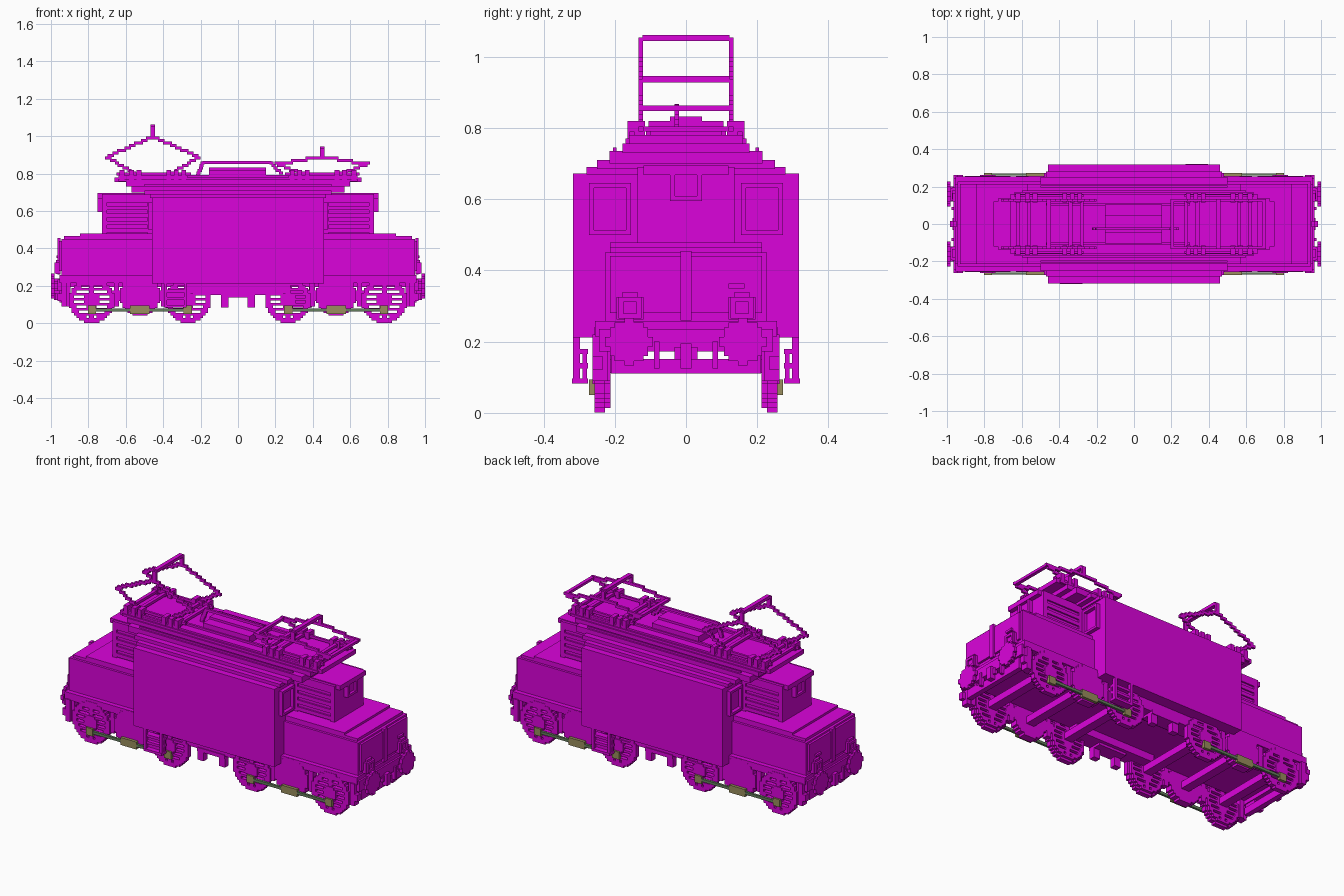
import bpy, bmesh, math

if "Cube" in bpy.data.objects:
    bpy.data.objects.remove(bpy.data.objects["Cube"])

V = 0.0134  # size of one building block


def material(name, rgb):
    m = bpy.data.materials.new(name)
    m.use_nodes = True
    m.diffuse_color = (*rgb, 1)
    m.node_tree.nodes["Principled BSDF"].inputs["Base Color"].default_value = (*rgb, 1)
    return m


MAGENTA = material("magenta paint", (0.71, 0.001, 0.71))
OLIVE = material("olive brass", (0.32, 0.27, 0.11))
GREEN = material("grey green steel", (0.13, 0.21, 0.11))


def part(name, boxes, mat=MAGENTA):
    """One object from boxes given as (x0, x1, y0, y1, z0, z1)."""
    bm = bmesh.new()
    for x0, x1, y0, y1, z0, z1 in boxes:
        for v in bmesh.ops.create_cube(bm, size=1)["verts"]:
            v.co = (x0 if v.co.x < 0 else x1, y0 if v.co.y < 0 else y1, z0 if v.co.z < 0 else z1)
    me = bpy.data.meshes.new(name)
    bm.to_mesh(me)
    bm.free()
    me.materials.append(mat)
    bpy.context.scene.collection.objects.link(bpy.data.objects.new(name, me))


def mx(bs):
    return bs + [(-b[1], -b[0], *b[2:]) for b in bs]


def my(bs):
    return bs + [(b[0], b[1], -b[3], -b[2], b[4], b[5]) for b in bs]


def turn(bs):
    return bs + [(-b[1], -b[0], -b[3], -b[2], b[4], b[5]) for b in bs]


def sym(hx, hy, z0, z1):
    return (-hx, hx, -hy, hy, z0, z1)


def solid(a, b):
    return True


def disc(cx, cz, r, y0, y1, filled=solid, axis="y"):
    """Blocky disc built from rows of blocks, merged into runs."""
    out, n = [], math.ceil(r / V)
    for k in range(-n, n):
        start = None
        for i in range(-n, n + 1):
            a, b = (i + .5) * V, (k + .5) * V
            on = i < n and math.hypot(a, b) < r and filled(a, b)
            if on and start is None:
                start = i
            if not on and start is not None:
                lo, hi = cx + start * V, cx + i * V
                z = (cz + k * V, cz + (k + 1) * V)
                out.append((lo, hi, y0, y1, *z) if axis == "y" else (y0, y1, lo, hi, *z))
                start = None
    return out


def stairs(p, q, y):
    """Stepped bar between two (x, z) points."""
    n = math.ceil(max(abs(q[0] - p[0]), abs(q[1] - p[1])) / V)
    out = []
    for i in range(n + 1):
        x = p[0] + (q[0] - p[0]) * i / n
        z = round((p[1] + (q[1] - p[1]) * i / n) / V) * V
        out.append((x - V * .8, x + V * .8, y - V / 2, y + V / 2, z - V * .6, z + V * .6))
    return out


def frame(x0, x1, y0, y1, z0, z1, t=.014):
    return [(x0, x1, y0, y0 + t, z0, z1), (x0, x1, y1 - t, y1, z0, z1),
            (x0, x1, y0, y1, z0, z0 + t), (x0, x1, y0, y1, z1 - t, z1)]


# Cab and arched roof
part("cab", [sym(.46, .318, .212, .672)])
part("roof", [sym(.47, .28, .67, .69), sym(.5, .25, .685, .71), sym(.57, .215, .70, .735),
              sym(.60, .178, .73, .757), sym(.66, .16, .755, .78)])
part("roof_ribs", my([(-.5, .5, .195, .205, .73, .745), (-.64, .64, .16, .17, .757, .77)]))
part("cab_window_frames", mx(my(frame(.455, .482, .155, .273, .50, .645))))

# Upper hoods with louvres and top headlights
part("upper_hoods", mx([(.45, .72, -.127, .127, .46, .69), (.45, .752, -.12, .12, .668, .695),
                        (.70, .726, -.136, .136, .46, .69), (.45, .726, -.136, .136, .66, .69),
                        (.45, .485, -.136, .136, .46, .69)]))
part("louvres", mx(my([(.48, .70, .12, .136, .485 + i * .04, .507 + i * .04) for i in range(5)])))
part("top_headlights", mx(frame(.715, .75, -.045, .045, .595, .685) + [(.715, .735, -.04, .04, .6, .68)]))

# Lower hoods with stepped tops and end panels
part("lower_hoods", mx([(.45, .945, -.228, .228, .25, .45), (.45, .93, -.214, .214, .44, .466),
                        (.45, .845, -.214, .214, .46, .479), (.94, .958, -.214, .214, .28, .44)]))
part("end_door_strips", mx([(.95, .966, -.015, .015, .26, .455)]))
part("end_lamps", mx(my([(.95, .972, .12, .195, .262, .325), (.95, .972, .135, .18, .32, .338)]
                        + frame(.965, .982, .125, .19, .265, .325))))
part("lamp_irons", mx([(.95, .97, .12, .165, .35, .363)]))

# Running plate and chassis
part("running_plate", mx([(.45, .955, -.255, .255, .215, .258)]))
part("chassis", [sym(.95, .21, .195, .25)])

# Buffer beams, buffers and couplings
part("buffer_beams", mx([(.925, .955, -.21, .21, .11, .152), (.925, .965, -.245, .245, .172, .235)]))
part("beam_posts", mx(my([(.93, .955, .135, .21, .15, .175), (.95, .975, .075, .09, .125, .2)])))
part("couplings", mx([(.95, .985, -.016, .016, .125, .195), (.95, .97, -.032, .032, .15, .185)]))
part("buffers", mx(my(disc(.16, .2, .062, .982, 1.0, axis="x") + disc(.16, .2, .035, .94, .99, axis="x"))))
part("end_steps", mx(my([(.915, .945, .22, .262, .09, .22), (.93, .965, .235, .262, .12, .16)])))


# Slotted driving wheels, jackshaft discs and axles
def slotted(a, b):
    r = math.hypot(a, b)
    return r > .092 or r < .045 or abs(a) < V or math.floor(b / V) % 2 == 0


WHEELS = (-.782, -.268, .268, .782)
for n, cx in enumerate(WHEELS):
    part(f"wheel_pair_{n + 1}", my(disc(cx, .121, .121, .228, .257, slotted)
                                  + disc(cx, .121, .109, .212, .229, slotted)
                                  + disc(cx, .121, .04, .25, .262)))
    part(f"axle_{n + 1}", [(cx - .026, cx + .026, -.22, .22, .112, .152)])
for side, cx in (("right", -.525), ("left", .525)):
    part(f"jackshaft_{side}", my(disc(cx, .148, .11, .212, .256)))
    part(f"jackshaft_axle_{side}", [(cx - .026, cx + .026, -.22, .22, .112, .152)])
    # Coupling rods with brass bearings
    part(f"coupling_rods_{side}", my([(cx - .255, cx + .255, .258, .271, .064, .08)]), GREEN)
    part(f"rod_bearings_{side}", my([(cx - .052, cx + .052, .255, .273, .05, .094)]
         + [(cx + d - .022, cx + d + .022, .255, .273, .05, .094) for d in (-.256, .256)]), OLIVE)

# Brake shoes and hangers beside the wheels
part("brake_gear", mx(my([(c - .014, c + .014, .212, .248, .09, .22) for c in (.65, .397, .91)]
                         + [(c - .028, c + .028, .212, .244, .12, .175) for c in (.65, .397)])))

# Equipment under the cab middle
part("underfloor_boxes", my([(-.26, .26, .15, .25, .152, .22), (-.09, .09, .17, .255, .138, .16),
                             (-.09, -.05, .215, .25, .085, .15), (.05, .09, .215, .25, .085, .15)]))

# Cab ladders, one on each side
part("cab_ladders", turn([(-.395, -.275, -.32, -.275, .083, .097), (-.395, -.275, -.312, -.275, .125, .14),
                          (-.395, -.275, -.312, -.275, .165, .18), (-.395, -.275, -.29, -.278, .09, .17),
                          (-.395, -.38, -.318, -.298, .09, .215), (-.29, -.275, -.318, -.298, .09, .215)]))

# Roof equipment: resistor box, conduits, bus bar and pantograph bases
part("roof_box", [(-.155, .15, -.105, .105, .775, .82), (-.155, .15, -.045, .045, .81, .833)])
part("roof_conduits", my([(-.47, .3, .098, .112, .775, .792)]))
part("bus_bar", [(-.19, .18, -.033, -.02, .852, .867)] + stairs((-.19, .858), (-.215, .79), -.026)
     + stairs((.18, .858), (.23, .80), -.026))
part("pantograph_bases", mx(my([(.25, .65, .12, .133, .79, .805), (.27, .64, .145, .158, .775, .79)]
     + [(c - .013, c + .013, .115, .165, .77, .82) for c in (.29, .33, .37, .53, .57, .62)])
     + [(c - .01, c + .01, -.13, .13, .79, .805) for c in (.28, .34, .56, .62)]))


# Pantographs: stepped diamond arms and a contact bar
def pantograph(name, cx, knee_z, top_z, bar_z):
    boxes = []
    for s in (-1, 1):
        for y in (-.127, .127):
            boxes += stairs((cx + s * .1, .80), (cx + s * .245, knee_z), y)
            boxes += stairs((cx + s * .245, knee_z), (cx, top_z), y)
    boxes += my([(cx - .012, cx + .012, .121, .134, top_z - .005, bar_z - .008)])
    boxes.append((cx - .012, cx + .012, -.122, .122, bar_z - .018, bar_z))
    part(name, boxes)


pantograph("raised_pantograph", -.455, .89, .998, 1.062)
pantograph("lowered_pantograph", .45, .852, .89, .946)
part("lowered_pantograph_knee_bars", [(k - .01, k + .01, -.127, .127, .848, .863) for k in (.205, .695)])
